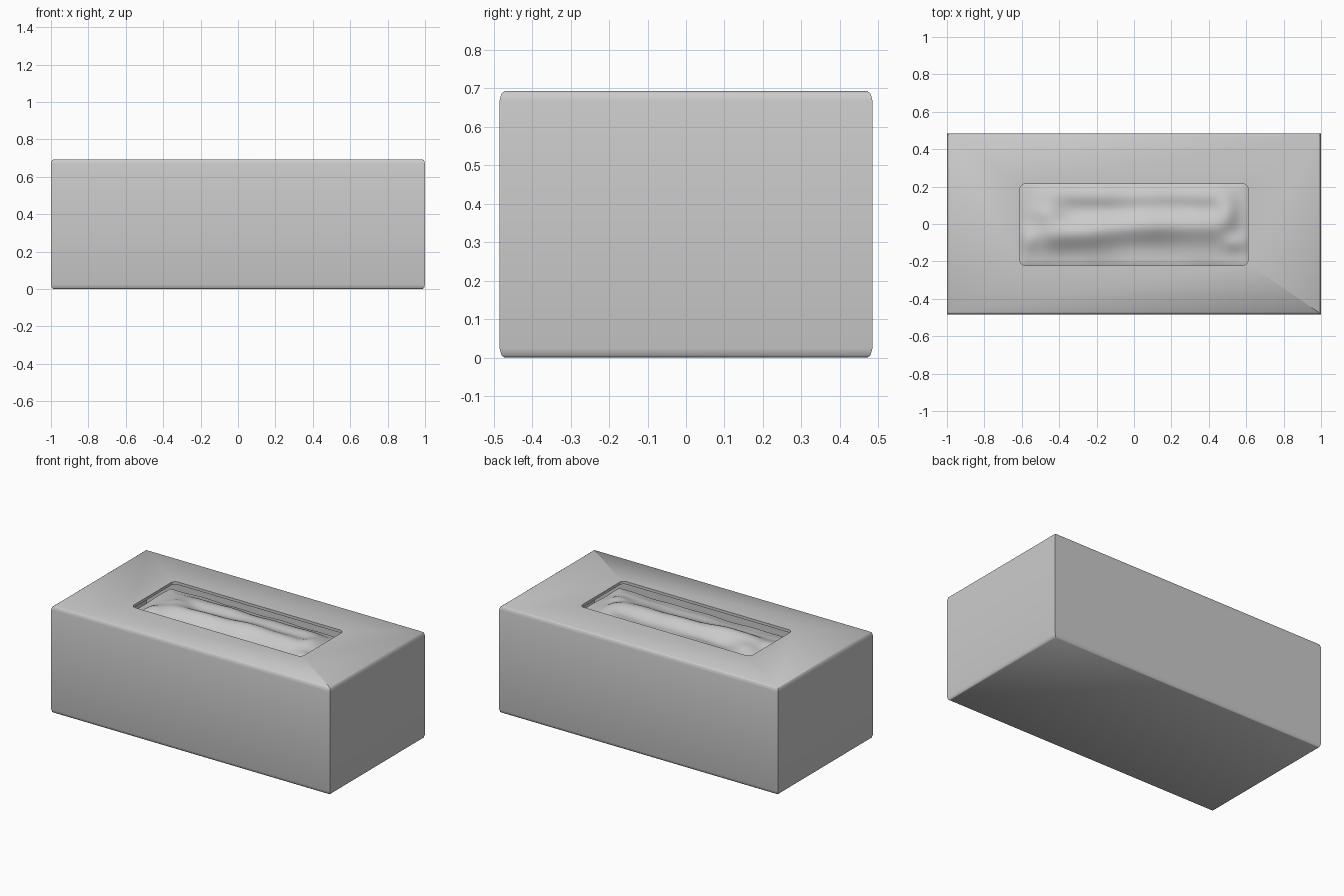
import bpy, bmesh, math

if "Cube" in bpy.data.objects:
    bpy.data.objects.remove(bpy.data.objects["Cube"])


def make_object(name, bm):
    bmesh.ops.recalc_face_normals(bm, faces=bm.faces[:])
    mesh = bpy.data.meshes.new(name)
    bm.to_mesh(mesh)
    bm.free()
    obj = bpy.data.objects.new(name, mesh)
    bpy.context.collection.objects.link(obj)
    return obj


def loft(name, rings):
    bm = bmesh.new()
    loops = [[bm.verts.new(p) for p in ring] for ring in rings]
    n = len(loops[0])
    for a, b in zip(loops, loops[1:]):
        for i in range(n):
            bm.faces.new((a[i], a[(i + 1) % n], b[(i + 1) % n], b[i]))
    bm.faces.new(loops[0])
    bm.faces.new(loops[-1])
    return make_object(name, bm)


def rectangle(hx, hy, z):
    return [(-hx, -hy, z), (hx, -hy, z), (hx, hy, z), (-hx, hy, z)]


def rounded_rectangle(hx, hy, r, z, steps=5):
    ring = []
    for k, (sx, sy) in enumerate([(1, 1), (-1, 1), (-1, -1), (1, -1)]):
        for i in range(steps + 1):
            a = math.pi / 2 * (k + i / steps)
            ring.append((sx * (hx - r) + r * math.cos(a),
                         sy * (hy - r) + r * math.sin(a), z))
    return ring


def cut(obj, cutter):
    mod = obj.modifiers.new("cut", 'BOOLEAN')
    mod.operation = 'DIFFERENCE'
    mod.solver = 'EXACT'
    mod.object = cutter
    cutter.hide_render = True
    cutter.hide_viewport = True


def smooth(obj, angle):
    bpy.ops.object.select_all(action='DESELECT')
    obj.select_set(True)
    bpy.context.view_layer.objects.active = obj
    bpy.ops.object.shade_smooth_by_angle(angle=math.radians(angle))


# Carton: softly rounded top and bottom edges, crisp vertical corners
profile = [(.013, 0), (.005, .006), (0, .024),
           (0, .668), (.005, .687), (.013, .693)]
carton = loft("carton", [rectangle(1 - d, .485 - d, z) for d, z in profile])
smooth(carton, 50)

# Hollow inside and the rounded dispensing slot
cavity = loft("cavity_cutter", [rectangle(.98, .465, z) for z in (.02, .675)])
slot = loft("slot_cutter",
            [[(x, y - .003, z) for x, y, z in rounded_rectangle(.61, .218, .03, z0)]
             for z0 in (.6, .75)])
cut(carton, cavity)
cut(carton, slot)


# Crumpled tissue: a long ridge, a lower front fold and pinched ends
def bump(x, y, cx, cy, wx, wy):
    return math.exp(-((x - cx) / wx) ** 2 - ((y - cy) / wy) ** 2)


def tissue_height(x, y):
    along = 1 / (1 + math.exp((abs(x) - .50) / .035))
    ridge_y = -.03 + .025 * math.sin(4 * x + .6)
    z = .622
    z += (.056 - .012 * x) * along * math.exp(-((y - ridge_y) / .085) ** 2)
    z += .026 * along * math.exp(-((y - .15) / .06) ** 2)
    z += .028 * bump(x, y, -.46, .06, .09, .06)
    z += .022 * bump(x, y, -.56, -.08, .05, .07)
    z += .034 * bump(x, y, .50, .06, .06, .09)
    z += .022 * bump(x, y, .54, -.10, .07, .05)
    z += .004 * math.sin(17 * x + 9 * y) * math.cos(13 * y - 5 * x)
    # keep the sheet under the carton lid around the slot
    edge = max(abs(x) - .59, abs(y) - .20, 0)
    return min(z, .694) - .25 * edge


bm = bmesh.new()
bmesh.ops.create_grid(bm, x_segments=100, y_segments=44, size=1)
for v in bm.verts:
    v.co.x *= .68
    v.co.y *= .28
    v.co.z = tissue_height(v.co.x, v.co.y)
tissue = make_object("tissue", bm)
smooth(tissue, 80)
